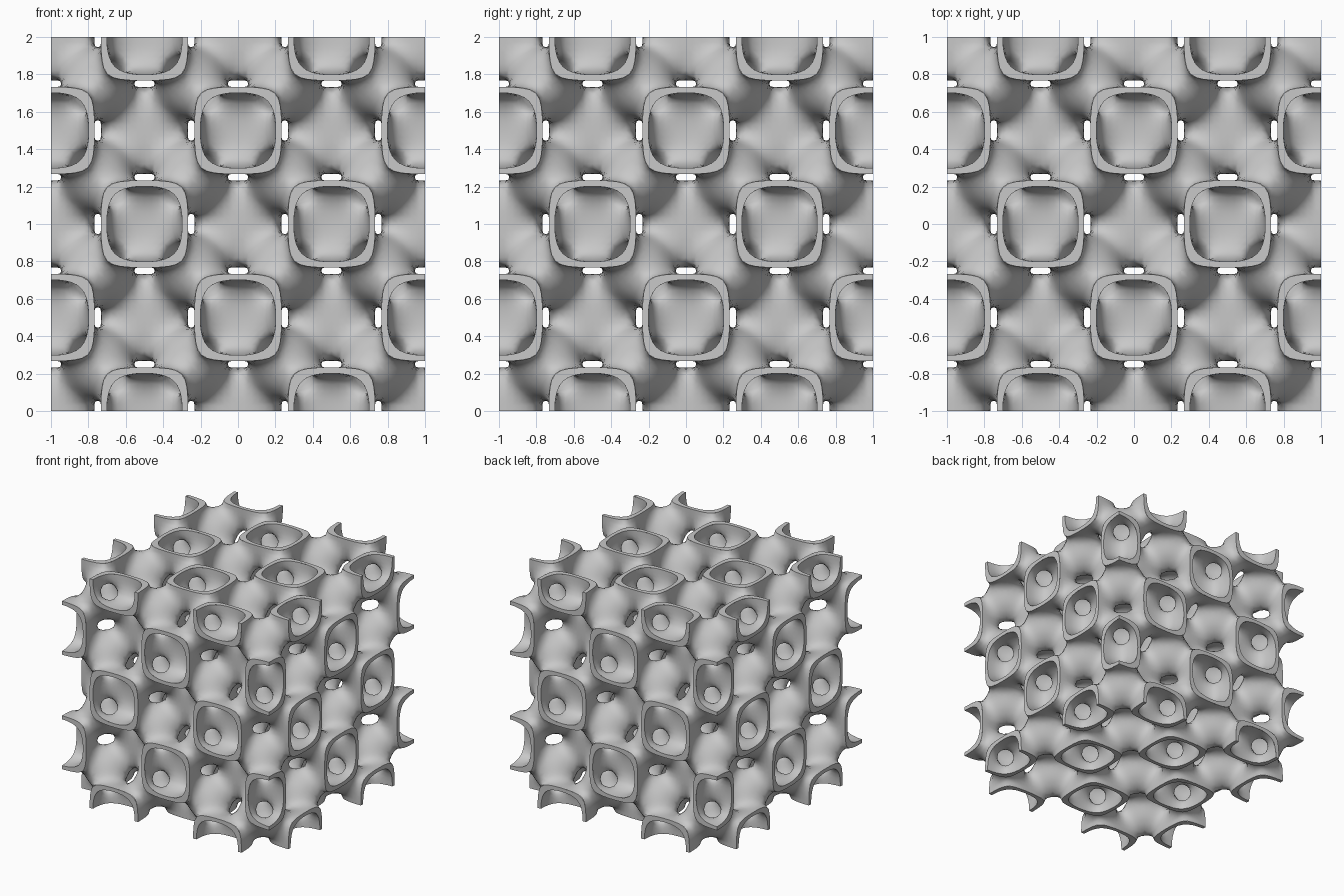
import bpy, bmesh, math
from itertools import product
from mathutils import Vector

WALL = 0.55          # half-width of the field band that is solid
N = 14               # grid cells along one mirrored block
BLOCK = 0.5          # block size, half of one repeating cell
STEP = BLOCK / N
TAU = 2 * math.pi

if "Cube" in bpy.data.objects:
    bpy.data.objects.remove(bpy.data.objects["Cube"])


def field(p):
    """Periodic field with face-centred chambers."""
    c = [math.cos(TAU * v) for v in p]
    k = [math.cos(2 * TAU * v) for v in p]
    return -4 * c[0] * c[1] * c[2] - (k[0] * k[1] + k[1] * k[2] + k[2] * k[0])


def gradient(p):
    c = [math.cos(TAU * v) for v in p]
    k = [math.cos(2 * TAU * v) for v in p]
    g = Vector()
    for a in range(3):
        b, d = (a + 1) % 3, (a + 2) % 3
        g[a] = TAU * (4 * math.sin(TAU * p[a]) * c[b] * c[d]
                      + 2 * math.sin(2 * TAU * p[a]) * (k[b] + k[d]))
    return g


def grid_point(i):
    return Vector([(v - 0.5) * STEP for v in i])


def shifted(i, axis, amount=1):
    j = list(i)
    j[axis] += amount
    return tuple(j)


def settle(p, level):
    """Slide a point onto the exact level surface."""
    for _ in range(5):
        g = gradient(p)
        move = g * ((level - field(p)) / max(g.length_squared, 1e-6))
        if move.length > STEP / 2:
            move *= STEP / 2 / move.length
        p = p + move
    return p


def add_skin(bm, samples, level, outward):
    """Mesh one level surface inside the block, one vertex per crossed cell."""
    corners = list(product((0, 1), repeat=3))
    verts = {}
    for cell in product(range(N + 1), repeat=3):
        hits = []
        for corner in corners:
            i = tuple(u + v for u, v in zip(cell, corner))
            for axis in range(3):
                if corner[axis]:
                    continue
                j = shifted(i, axis)
                f0, f1 = samples[i] - level, samples[j] - level
                if (f0 < 0) != (f1 < 0):
                    hits.append(grid_point(i).lerp(grid_point(j), f0 / (f0 - f1)))
        if hits:
            centre = sum(hits, Vector()) / len(hits)
            verts[cell] = bm.verts.new(settle(centre, level))

    for axis in range(3):
        b, d = (axis + 1) % 3, (axis + 2) % 3
        for i in product(range(N + 1), repeat=3):
            if i[b] == 0 or i[d] == 0:
                continue
            low = samples[i] < level
            if low == (samples[shifted(i, axis)] < level):
                continue
            near = shifted(i, b, -1)
            loop = [shifted(near, d, -1), shifted(i, d, -1), i, near]
            if low != outward:
                loop.reverse()
            bm.faces.new([verts[c] for c in loop])


def make_object(name, bm, material):
    mesh = bpy.data.meshes.new(name)
    bm.to_mesh(mesh)
    bm.free()
    mesh.materials.append(material)
    obj = bpy.data.objects.new(name, mesh)
    bpy.context.collection.objects.link(obj)
    obj.location = (-0.5, -0.5, 0.5)
    return obj


def activate(obj):
    bpy.ops.object.select_all(action='DESELECT')
    obj.select_set(True)
    bpy.context.view_layer.objects.active = obj


grey = bpy.data.materials.new("plain_grey")
grey.use_nodes = True
grey.diffuse_color = (0.58, 0.58, 0.58, 1)
grey.node_tree.nodes["Principled BSDF"].inputs["Base Color"].default_value = grey.diffuse_color

# Lattice shell: one block, mirrored to a cell, then repeated along each axis
samples = {i: field(grid_point(i)) for i in product(range(N + 2), repeat=3)}
bm = bmesh.new()
add_skin(bm, samples, WALL, True)
add_skin(bm, samples, -WALL, False)
shell = make_object("lattice_shell", bm, grey)
activate(shell)

mirror = shell.modifiers.new("mirror", 'MIRROR')
mirror.use_axis = (True, True, True)
mirror.merge_threshold = 0.0005
for axis in range(3):
    array = shell.modifiers.new("repeat", 'ARRAY')
    array.count = 2
    array.use_relative_offset = False
    array.use_constant_offset = True
    offset = Vector()
    offset[axis] = 1
    array.constant_offset_displace = offset
    array.use_merge_vertices = True
    array.merge_threshold = 0.0005
for name in [m.name for m in shell.modifiers]:
    bpy.ops.object.modifier_apply(modifier=name)
bpy.ops.object.shade_smooth_by_angle(angle=math.radians(40))


# Cut rims: flat rings where the outer planes slice the walls
def radius(angle, level):
    lo, hi = 0.1, 0.33
    for _ in range(30):
        mid = (lo + hi) / 2
        if field((mid * math.cos(angle), mid * math.sin(angle), 0)) < level:
            lo = mid
        else:
            hi = mid
    return lo


SEGMENTS = 48
rim = []
for s in range(SEGMENTS + 1):
    t = TAU * s / SEGMENTS
    rim.append([(r * math.cos(t), r * math.sin(t))
                for r in (radius(t, -WALL), radius(t, WALL))])

bm = bmesh.new()
for axis, side, j, k in product(range(3), (-1, 3), range(-1, 4), range(-1, 4)):
    if (side + j + k) % 2:
        continue
    b, d = (axis + 1) % 3, (axis + 2) % 3
    for start, end in zip(rim, rim[1:]):
        flat = [(j * BLOCK + u, k * BLOCK + v)
                for u, v in (start[0], start[1], end[1], end[0])]
        middle = [sum(c) / 4 for c in zip(*flat)]
        if not all(-BLOCK < m < 3 * BLOCK for m in middle):
            continue
        if side < 0:
            flat.reverse()
        ring = []
        for u, v in flat:
            p = Vector()
            p[axis], p[b], p[d] = side * BLOCK, u, v
            ring.append(bm.verts.new(p))
        bm.faces.new(ring)
bmesh.ops.remove_doubles(bm, verts=bm.verts, dist=0.0001)
make_object("cut_rims", bm, grey)
